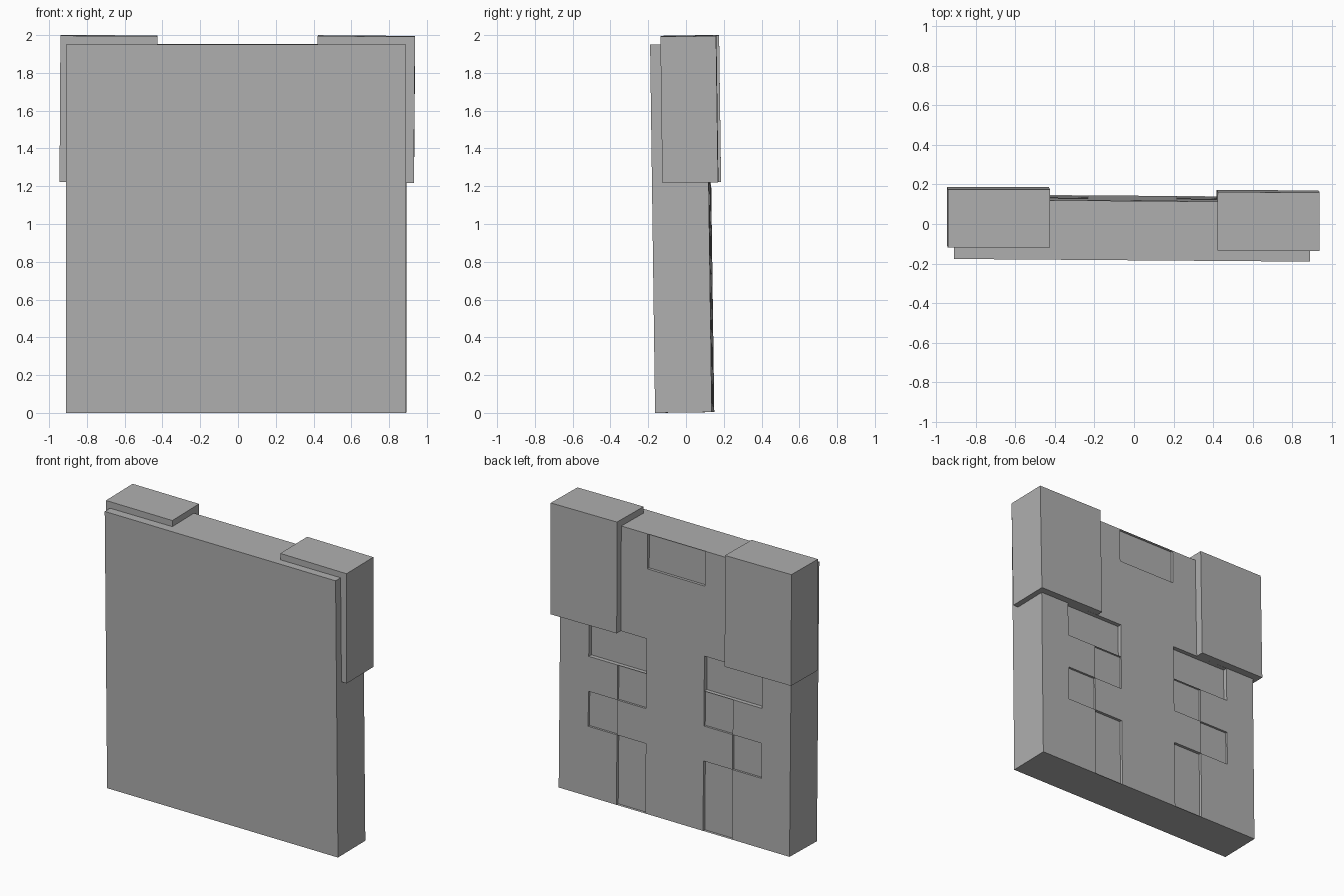
import bpy, bmesh
from mathutils import Vector, Euler

cube = bpy.data.objects.get("Cube")
if cube:
    bpy.data.objects.remove(cube, do_unlink=True)

# Single flat grey
grey = bpy.data.materials.new("plain_grey")
grey.use_nodes = True
colour = (0.43, 0.43, 0.43, 1)
grey.diffuse_color = colour
grey.node_tree.nodes["Principled BSDF"].inputs["Base Color"].default_value = colour

W, D, H, N = 1.80, 0.30, 1.95, 8
CW, CH = W / N, H / N


def finish(name, bm, location, rotation):
    bmesh.ops.transform(bm, matrix=Euler(rotation).to_matrix().to_4x4(), verts=bm.verts)
    bmesh.ops.translate(bm, vec=location, verts=bm.verts)
    mesh = bpy.data.meshes.new(name)
    bm.to_mesh(mesh)
    bm.free()
    mesh.materials.append(grey)
    obj = bpy.data.objects.new(name, mesh)
    bpy.context.collection.objects.link(obj)
    return obj


def box(size):
    bm = bmesh.new()
    bmesh.ops.create_cube(bm, size=1)
    bmesh.ops.scale(bm, vec=size, verts=bm.verts)
    return bm


def recess(bm, cols, rows, depth):
    """Sink the grid cells of the back face inside the given column and row ranges."""
    def inside(f):
        c = f.calc_center_median()
        return (f.normal.y > 0.9 and cols[0] < (c.x + W / 2) / CW < cols[1]
                and rows[0] < c.z / CH < rows[1])
    bm.normal_update()
    faces = [f for f in bm.faces if inside(f)]
    new = bmesh.ops.extrude_face_region(bm, geom=faces)["geom"]
    bmesh.ops.delete(bm, geom=[f for f in faces if f.is_valid], context='FACES_ONLY')
    verts = [g for g in new if isinstance(g, bmesh.types.BMVert)]
    bmesh.ops.translate(bm, vec=(0, -depth, 0), verts=verts)


# Slab: box cut into an eight by eight grid on the back
bm = box((W, D, H))
bmesh.ops.translate(bm, vec=(0, D / 2, H / 2), verts=bm.verts)
for i in range(1, N):
    for co, no in (((i * CW - W / 2, 0, 0), (1, 0, 0)), ((0, 0, i * CH), (0, 0, 1))):
        bmesh.ops.bisect_plane(bm, geom=bm.verts[:] + bm.edges[:] + bm.faces[:],
                               plane_co=co, plane_no=no)

# Recessed pattern, the same on both halves
recess(bm, (3, 5), (7, 8), 0.02)
for side in (0, 1):
    for a, b, rows, depth in ((1, 3, (4, 5), 0.03), (2, 3, (3, 4), 0.015),
                              (1, 2, (2, 3), 0.015), (2, 3, (0, 2), 0.02)):
        recess(bm, (N - b, N - a) if side else (a, b), rows, depth)
finish("slab", bm, Vector((-0.01, -0.157, 0)), (0.0135, 0, -0.0075))

# Corner blocks gripping the top corners, slightly tilted
finish("right_block", box((0.515, 0.295, 0.775)), Vector((-0.685, 0.033, 1.61)),
       (0.0135, 0.006, 0))
finish("left_block", box((0.515, 0.295, 0.775)), Vector((0.677, 0.018, 1.608)),
       (0.0135, 0.008, -0.004))
